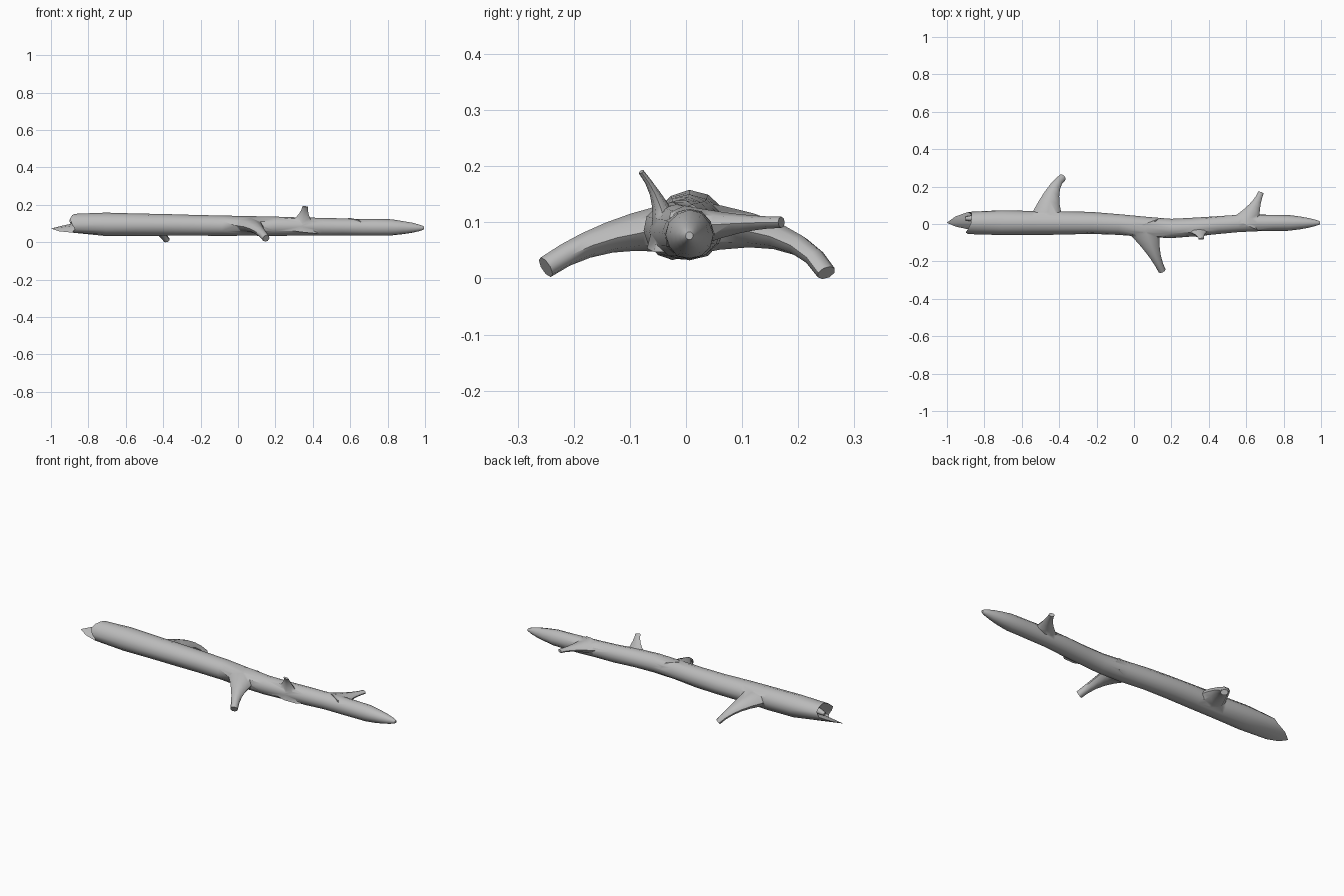
import bpy, bmesh, math, random
from mathutils import Vector

if "Cube" in bpy.data.objects:
    bpy.data.objects.remove(bpy.data.objects["Cube"])
random.seed(4)

bark = bpy.data.materials.new("grey bark")
bark.use_nodes = True
grey = (0.5, 0.5, 0.5, 1)
bark.diffuse_color = grey
bark.node_tree.nodes["Principled BSDF"].inputs["Base Color"].default_value = grey


def tube(name, points, widths, heights, sides, reference=(0, 0, 1), rough=0):
    """Loft elliptical rings along a path and return the object."""
    bm = bmesh.new()
    loops = []
    last = len(points) - 1
    for i, point in enumerate(points):
        tangent = (points[min(i + 1, last)] - points[max(i - 1, 0)]).normalized()
        side = tangent.cross(Vector(reference)).normalized()
        up = side.cross(tangent)
        loop = []
        for k in range(sides):
            angle = math.tau * k / sides
            offset = side * math.cos(angle) * widths[i] + up * math.sin(angle) * heights[i]
            loop.append(bm.verts.new(point + offset * random.uniform(1 - rough, 1 + rough)))
        loops.append(loop)
    for near, far in zip(loops, loops[1:]):
        for k in range(sides):
            n = (k + 1) % sides
            bm.faces.new((near[k], near[n], far[n], far[k]))
    # Each end closes as a fan around a centre point
    for loop, point in ((loops[0], points[0]), (loops[-1], points[-1])):
        centre = bm.verts.new(point)
        for k in range(sides):
            bm.faces.new((loop[k], loop[(k + 1) % sides], centre))
    bmesh.ops.recalc_face_normals(bm, faces=bm.faces)
    mesh = bpy.data.meshes.new(name)
    bm.to_mesh(mesh)
    bm.free()
    mesh.materials.append(bark)
    ob = bpy.data.objects.new(name, mesh)
    bpy.context.collection.objects.link(ob)
    return ob


def limb(name, start, bend, tip, base_size, tip_size, reference=(0, 0, 1)):
    """A flared limb following a bent curve; sizes are (half width, half height)."""
    start, bend, tip = Vector(start), Vector(bend), Vector(tip)
    points, widths, heights = [], [], []
    steps = 6
    for i in range(steps + 1):
        t = i / steps
        fade = (1 - t) ** 2
        points.append(start * fade + bend * 2 * t * (1 - t) + tip * t * t)
        widths.append(tip_size[0] + (base_size[0] - tip_size[0]) * fade)
        heights.append(tip_size[1] + (base_size[1] - tip_size[1]) * fade)
    return tube(name, points, widths, heights, 8, reference)


def make_stem():
    """The main stem thins steadily, bows to the front and rounds off at the tip."""
    points, widths, heights = [], [], []
    steps, sides, broken_x = 18, 12, -0.87
    for i in range(steps + 1):
        x = broken_x + 1.865 * math.sin(math.pi / 2 * i / steps)
        bow = math.exp(-((x - 0.2) * 4) ** 2)
        taper = math.sqrt(min(1, 6 * (1 - abs(x))))
        points.append(Vector((x, 0.006 - 0.03 * bow, 0.087 - 0.011 * x)))
        widths.append((0.055 - 0.016 * x) * taper)
        heights.append((0.053 - 0.012 * x) * taper)
    stem = tube("branch", points, widths, heights, sides, rough=0.03)

    # Broken end: long tongue low at the back, short lip in front, hollow middle
    verts = stem.data.vertices
    for k in range(sides):
        angle = math.tau * k / sides
        tongue = max(0, math.cos(angle - math.radians(240))) ** 3
        lip = max(0, math.cos(angle - math.radians(30))) ** 4
        verts[k].co += Vector((-0.13, -0.03, 0.025)) * tongue
        verts[k].co.x -= 0.03 * lip
    verts[sides * (steps + 1)].co.x += 0.05
    return stem


stem = make_stem()
limbs = [
    limb("back_limb", (-0.47, 0, 0.09), (-0.45, 0.2, 0.1), (-0.38, 0.25, 0.01),
         base_size=(0.1, 0.05), tip_size=(0.02, 0.015)),
    limb("front_limb", (0.05, 0, 0.09), (0.1, -0.15, 0.09), (0.15, -0.25, 0.02),
         base_size=(0.1, 0.05), tip_size=(0.02, 0.02)),
    limb("back_twig", (0.6, 0, 0.09), (0.65, 0.1, 0.1), (0.68, 0.17, 0.1),
         base_size=(0.08, 0.04), tip_size=(0.015, 0.01)),
    limb("snapped_stub", (0.34, -0.03, 0.06), (0.35, -0.04, 0.14), (0.36, -0.08, 0.19),
         base_size=(0.04, 0.1), tip_size=(0.005, 0.015), reference=(1, 0, 0)),
    limb("end_knot", (-0.9, 0.03, 0.11), (-0.8, 0.03, 0.13), (-0.7, 0.02, 0.11),
         base_size=(0.01, 0.01), tip_size=(0.03, 0.03)),
]

# Fuse the limbs into the stem as one skin
bpy.context.view_layer.objects.active = stem
for part in limbs:
    fuse = stem.modifiers.new("fuse", "BOOLEAN")
    fuse.operation = "UNION"
    fuse.solver = "EXACT"
    fuse.object = part
    bpy.ops.object.modifier_apply(modifier=fuse.name)
    bpy.data.objects.remove(part)

bpy.ops.object.select_all(action="DESELECT")
stem.select_set(True)
bpy.ops.object.shade_smooth_by_angle(angle=math.radians(50))
